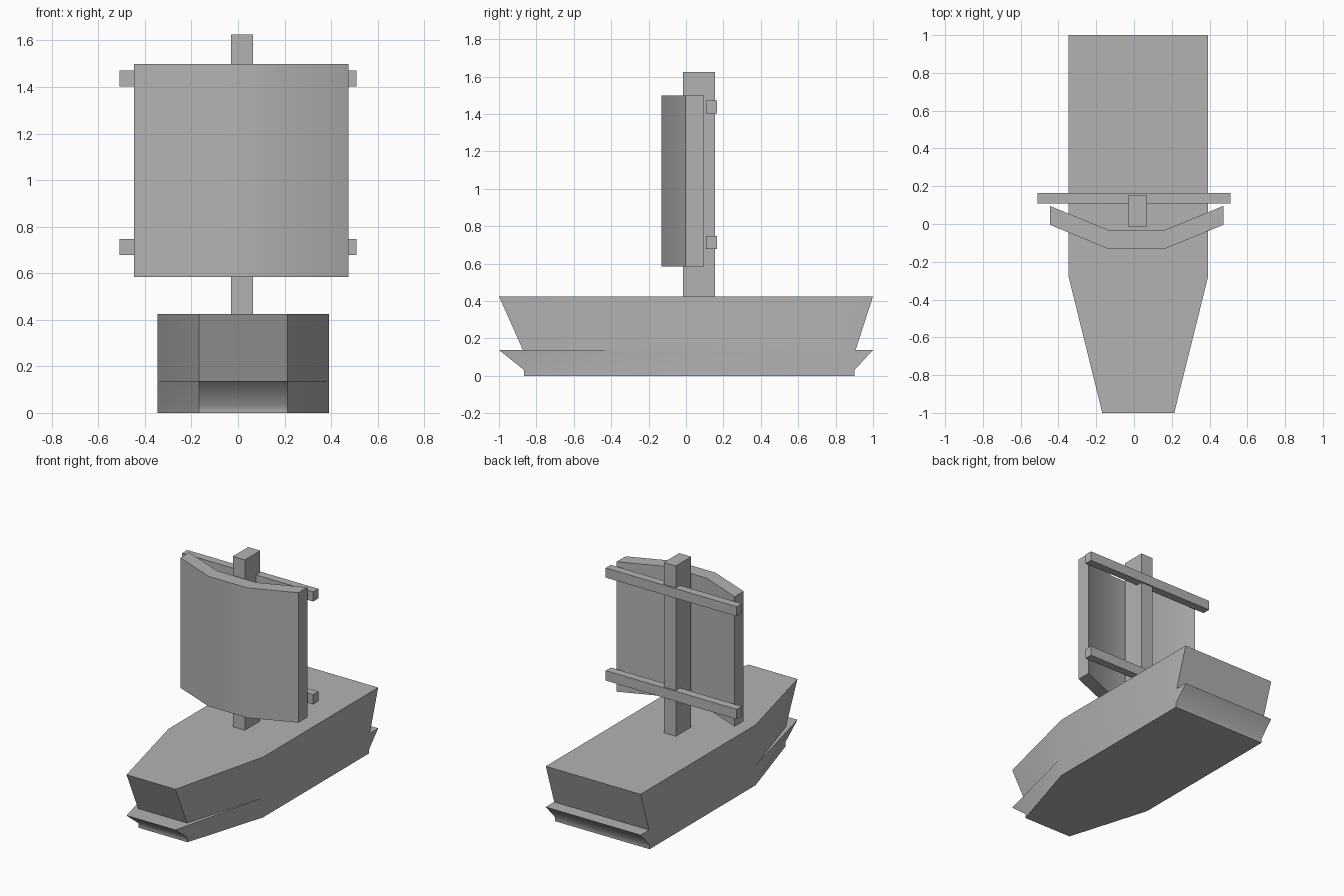
import bpy, bmesh, math

if "Cube" in bpy.data.objects:
    bpy.data.objects.remove(bpy.data.objects["Cube"])


def loft(name, rings, smooth=None):
    """Skin a stack of equal-length closed rings and cap both ends."""
    bm = bmesh.new()
    rows = [[bm.verts.new(p) for p in ring] for ring in rings]
    n = len(rows[0])
    for lower, upper in zip(rows, rows[1:]):
        for i in range(n):
            j = (i + 1) % n
            bm.faces.new((lower[i], lower[j], upper[j], upper[i]))
    bm.faces.new(rows[0][::-1])
    bm.faces.new(rows[-1])
    # Clean up places where neighbouring rings touch
    bmesh.ops.remove_doubles(bm, verts=bm.verts[:], dist=1e-5)
    flat = [f for f in bm.faces if f.calc_area() < 1e-6]
    bmesh.ops.delete(bm, geom=flat, context='FACES_ONLY')
    bm.normal_update()
    mesh = bpy.data.meshes.new(name)
    bm.to_mesh(mesh)
    bm.free()
    mesh.materials.append(grey)
    obj = bpy.data.objects.new(name, mesh)
    bpy.context.collection.objects.link(obj)
    if smooth:
        bpy.ops.object.select_all(action='DESELECT')
        obj.select_set(True)
        bpy.context.view_layer.objects.active = obj
        bpy.ops.object.shade_smooth_by_angle(angle=math.radians(smooth))
    return obj


def prism(name, outline, z0, z1, smooth=None):
    return loft(name, [[(x, y, z) for x, y in outline] for z in (z0, z1)], smooth)


def box(name, x0, x1, y0, y1, z0, z1):
    return prism(name, [(x0, y0), (x1, y0), (x1, y1), (x0, y1)], z0, z1)


# Mid grey shared by every part
grey = bpy.data.materials.new("mid_grey")
grey.diffuse_color = (0.45, 0.45, 0.45, 1)
grey.use_nodes = True
grey.node_tree.nodes["Principled BSDF"].inputs["Base Color"].default_value = grey.diffuse_color


# Hull: constant plan width, bow and stern positions change with height
def hull_ring(z, bow, stern):
    plan = [(-0.168, bow), (0.213, bow), (0.392, -0.28),
            (0.392, stern), (-0.346, stern), (-0.346, -0.28)]
    return [(x, y, z) for x, y in plan]


hull_levels = [(0, -0.865, 0.9), (0.03, -0.865, 0.9), (0.138, -1, 1),
               (0.138, -0.872, 0.907), (0.425, -1, 1)]
loft("hull", [hull_ring(*level) for level in hull_levels], 55)

# Mast
box("mast", -0.029, 0.065, -0.017, 0.154, 0.415, 1.625)

# Yards holding the sail
for name, z0, z1 in (("lower_yard", 0.678, 0.748), ("upper_yard", 1.403, 1.471)):
    box(name, -0.51, 0.51, 0.108, 0.165, z0, z1)

# Billowing sail
front = [(-0.446, -0.004), (-0.138, -0.131), (0.164, -0.131), (0.474, -0.004)]
back = [(x, y + 0.1) for x, y in reversed(front)]
prism("sail", front + back, 0.583, 1.498, 30)
